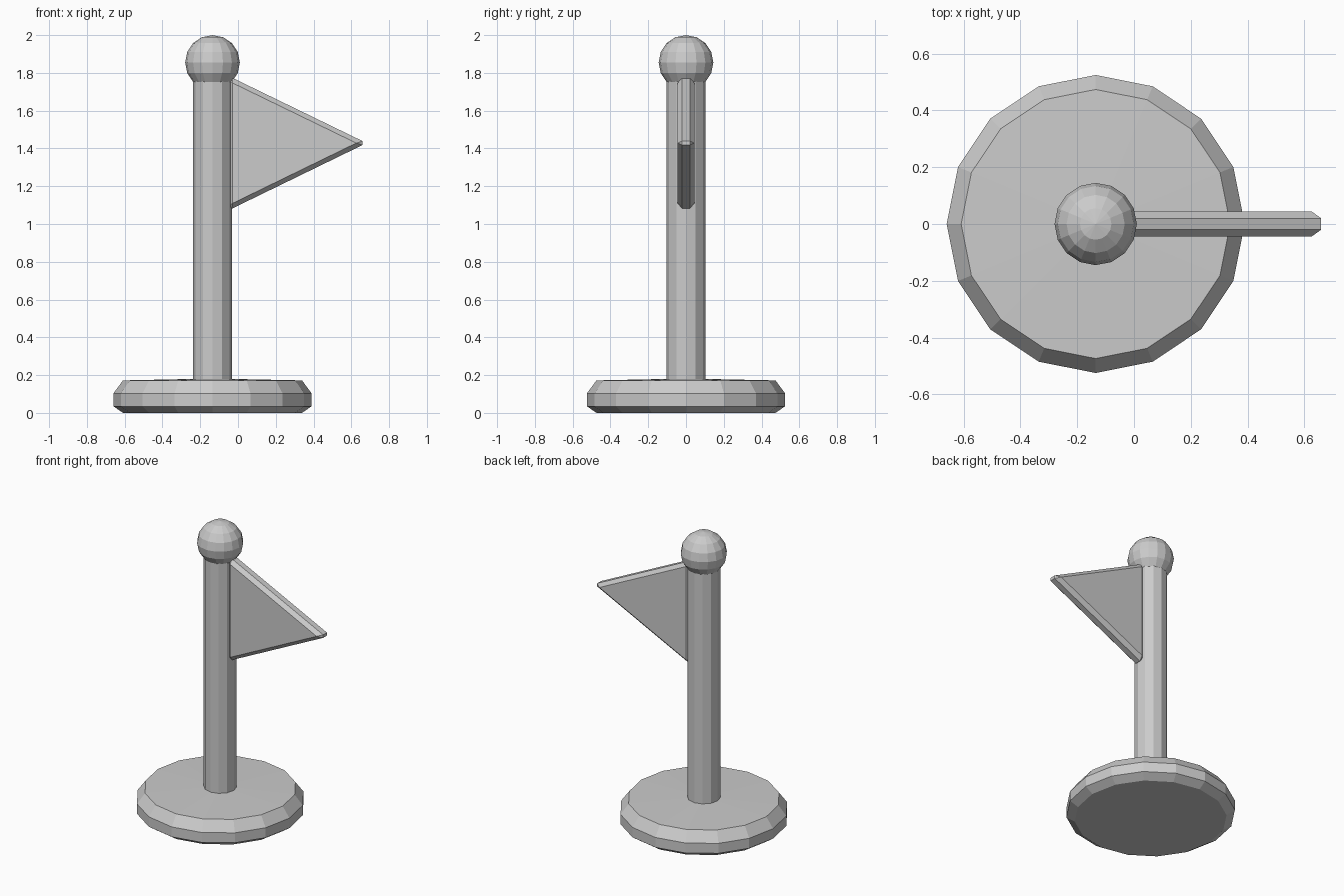
import bpy, bmesh
from math import cos, sin, tau

if "Cube" in bpy.data.objects:
    bpy.data.objects.remove(bpy.data.objects["Cube"])

CX = -0.135  # axis of the post


def add_mesh(name, bm):
    bmesh.ops.recalc_face_normals(bm, faces=bm.faces)
    me = bpy.data.meshes.new(name)
    bm.to_mesh(me)
    bm.free()
    ob = bpy.data.objects.new(name, me)
    bpy.context.collection.objects.link(ob)
    return ob


def lathe(name, profile, sides):
    """Revolve (radius, z) points around the post axis; radius 0 makes a tip."""
    bm = bmesh.new()
    rings = []
    for r, z in profile:
        n = sides if r > 0 else 1
        rings.append([bm.verts.new((CX + r * cos(tau * i / sides), r * sin(tau * i / sides), z))
                      for i in range(n)])
    for a, b in zip(rings, rings[1:]):
        for i in range(sides):
            j = (i + 1) % sides
            quad = [a[i % len(a)], a[j % len(a)], b[j % len(b)], b[i % len(b)]]
            bm.faces.new(list(dict.fromkeys(quad)))
    return add_mesh(name, bm)


# Round base with chamfered rim and very slightly raised top
lathe("base", [(0, 0), (0.473, 0), (0.525, 0.035), (0.525, 0.103), (0.474, 0.172), (0, 0.182)], 16)

# Post
lathe("pole", [(0, 0.1), (0.103, 0.1), (0.103, 1.8), (0, 1.8)], 12)

# Ball on top
bm = bmesh.new()
bmesh.ops.create_uvsphere(bm, u_segments=16, v_segments=8, radius=0.145)
bmesh.ops.translate(bm, verts=bm.verts, vec=(CX, 0, 1.855))
add_mesh("ball", bm)

# Triangular pennant with chamfered edges
bm = bmesh.new()
tri = [(-0.053, 1.071), (0.681, 1.4285), (-0.053, 1.785)]
face = bm.faces.new([bm.verts.new((x, -0.044, z)) for x, z in tri])
ext = bmesh.ops.extrude_face_region(bm, geom=[face], use_keep_orig=True)
bmesh.ops.translate(bm, vec=(0, 0.088, 0),
                    verts=[g for g in ext["geom"] if isinstance(g, bmesh.types.BMVert)])
flag = add_mesh("flag", bm)
bev = flag.modifiers.new("chamfer", "BEVEL")
bev.width = 0.024
bev.segments = 1
bev.limit_method = "NONE"
